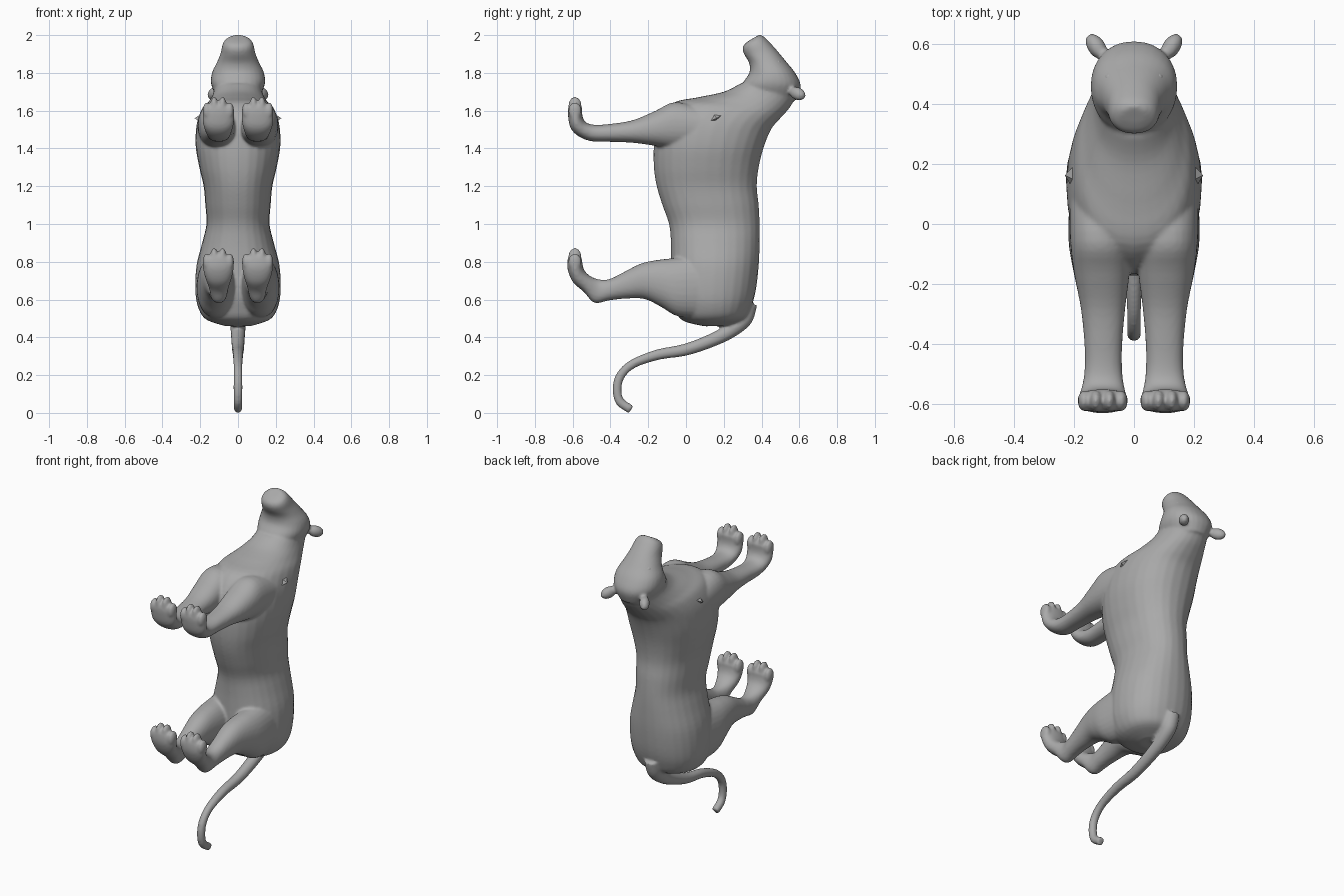
import bpy, bmesh, math
from mathutils import Matrix, Vector

if "Cube" in bpy.data.objects:
    bpy.data.objects.remove(bpy.data.objects["Cube"])

fur = bpy.data.materials.new("grey_fur")
fur.diffuse_color = (0.4, 0.4, 0.4, 1)
fur.use_nodes = True
fur.node_tree.nodes["Principled BSDF"].inputs["Base Color"].default_value = fur.diffuse_color


def catmull(a, b, c, d, t):
    return [0.5 * (2*q + (r-p)*t + (2*p-5*q+4*r-s)*t*t + (3*q-p-3*r+s)*t**3)
            for p, q, r, s in zip(a, b, c, d)]


def loft(bm, rings, side=1, power=2.2, n=28, steps=4):
    """Skin rounded rings, each (y1, z1, y2, z2, half width, centre x)."""
    last = len(rings) - 1
    fine = []
    for i in range(last):
        ctrl = [rings[max(0, min(last, i + k))] for k in (-1, 0, 1, 2)]
        fine += [catmull(*ctrl, s / steps) for s in range(steps)]
    fine.append(rings[-1])
    loops = []
    for y1, z1, y2, z2, w, x in fine:
        loop = []
        for k in range(n):
            a = 2 * math.pi * k / n
            c, s = math.cos(a), math.sin(a)
            u = math.copysign(abs(c) ** (2 / power), c)
            v = math.copysign(abs(s) ** (2 / power), s)
            loop.append(bm.verts.new((side * (x + w * u),
                                      (y1 + y2) / 2 + v * (y2 - y1) / 2,
                                      (z1 + z2) / 2 + v * (z2 - z1) / 2)))
        loops.append(loop)
    faces = [bm.faces.new(loops[0]), bm.faces.new(loops[-1])]
    for p, q in zip(loops, loops[1:]):
        for k in range(n):
            j = (k + 1) % n
            faces.append(bm.faces.new((p[k], p[j], q[j], q[k])))
    bmesh.ops.recalc_face_normals(bm, faces=faces)


def ball(bm, centre, radii, tilt=0, turn=0):
    m = (Matrix.Translation(centre) @ Matrix.Rotation(turn, 4, 'Z')
         @ Matrix.Rotation(tilt, 4, 'X') @ Matrix.Diagonal((*radii, 1)))
    bmesh.ops.create_uvsphere(bm, u_segments=20, v_segments=12, radius=1, matrix=m)


def finish(name, bm, smooth=True):
    me = bpy.data.meshes.new(name)
    bm.to_mesh(me)
    bm.free()
    me.materials.append(fur)
    for p in me.polygons:
        p.use_smooth = smooth
    ob = bpy.data.objects.new(name, me)
    bpy.context.collection.objects.link(ob)
    return ob


body = bmesh.new()

# torso and neck, rump to nape
loft(body, [r + (0,) for r in (
    (.10, .458, .22, .463, .07), (-.02, .49, .31, .50, .17), (-.06, .56, .345, .56, .212),
    (-.08, .65, .37, .65, .226), (-.08, .78, .385, .78, .22), (-.08, .90, .39, .90, .19),
    (-.09, 1.0, .39, 1.0, .167), (-.125, 1.1, .385, 1.1, .173), (-.155, 1.2, .375, 1.2, .182),
    (-.17, 1.3, .385, 1.3, .205), (-.17, 1.42, .41, 1.40, .224), (-.15, 1.54, .45, 1.50, .22),
    (-.07, 1.64, .50, 1.56, .195), (.06, 1.67, .545, 1.61, .16),
    (.20, 1.70, .575, 1.66, .135), (.29, 1.745, .59, 1.70, .125))])

# head and muzzle
loft(body, [r + (0,) for r in (
    (.28, 1.68, .585, 1.655, .11), (.30, 1.745, .608, 1.73, .142), (.335, 1.80, .578, 1.80, .138),
    (.335, 1.85, .53, 1.86, .112), (.31, 1.895, .485, 1.915, .092), (.30, 1.925, .445, 1.96, .084),
    (.308, 1.95, .415, 1.99, .07), (.335, 1.972, .39, 2.003, .04))])

# tail: a tapering tube along a centre line
path = [Vector(p) for p in ((.33, .58), (.31, .50), (.25, .445), (.15, .39), (0, .335), (-.15, .308),
                            (-.28, .26), (-.345, .20), (-.365, .13), (-.35, .06), (-.29, .018))]
tail = []
for i, p in enumerate(path):
    d = (path[min(i + 1, len(path) - 1)] - path[max(i - 1, 0)]).normalized()
    r = .048 - .024 * min(1, i / 6)
    nrm = Vector((-d.y, d.x)) * r
    tail.append((p.x - nrm.x, p.y - nrm.y, p.x + nrm.x, p.y + nrm.y, r, 0))
loft(body, tail, power=2)

front_leg = (
    (.08, 1.40, .08, 1.62, .10, .115), (-.06, 1.40, -.06, 1.645, .10, .112),
    (-.17, 1.415, -.16, 1.60, .092, .107), (-.28, 1.43, -.28, 1.55, .074, .103),
    (-.40, 1.435, -.40, 1.53, .063, .102), (-.50, 1.438, -.48, 1.525, .063, .102),
    (-.57, 1.465, -.525, 1.535, .072, .103), (-.612, 1.51, -.545, 1.56, .082, .104),
    (-.625, 1.58, -.55, 1.59, .084, .104), (-.622, 1.62, -.55, 1.615, .074, .104),
    (-.61, 1.635, -.565, 1.63, .04, .104))
hind_leg = (
    (.10, .50, .08, .84, .10, .115), (-.04, .51, -.06, .82, .10, .118),
    (-.13, .56, -.15, .81, .09, .115), (-.22, .603, -.24, .79, .076, .11),
    (-.32, .605, -.33, .745, .06, .108), (-.41, .595, -.40, .71, .051, .105),
    (-.485, .582, -.45, .705, .045, .102), (-.54, .64, -.50, .72, .056, .102),
    (-.597, .69, -.535, .75, .071, .103), (-.627, .76, -.548, .785, .082, .104),
    (-.625, .82, -.55, .81, .074, .104), (-.61, .84, -.565, .83, .04, .104))

for side in (1, -1):
    # legs with four toes each
    for leg, toe_z in ((front_leg, 1.628), (hind_leg, .828)):
        loft(body, leg, side)
        for dx, drop in ((-.062, .03), (-.022, 0), (.022, 0), (.062, .03)):
            ball(body, (side * (.104 + dx), -.588, toe_z - drop), (.021, .036, .046))
    # ears
    ball(body, (side * .125, .59, 1.69), (.03, .05, .034), -.35, -side * .6)

# fuse the limbs into one soft skin
skin = finish("body", body)
rm = skin.modifiers.new("fuse", 'REMESH')
rm.mode = 'VOXEL'
rm.voxel_size = .008
rm.use_smooth_shade = True
sm = skin.modifiers.new("soften", 'SMOOTH')
sm.factor = .5
sm.iterations = 6

for side, label in ((1, "left"), (-1, "right")):
    # eyes
    eye = bmesh.new()
    ball(eye, (side * .077, .487, 1.853), (.019, .015, .019), .8)
    finish("eye_" + label, eye)
    # shoulder spikes: flat four-sided points
    for size, (x, y, z), reach in (("large", (.19, .15, 1.56), .04), ("small", (.175, .24, 1.51), .03)):
        bm = bmesh.new()
        h = .055 if size == "large" else .03
        base = [bm.verts.new((side * (x + dx), y + dy * h, z + dz * h)) for dx, dy, dz in
                ((0, -1, -.5), (.005, -.1, .4), (0, 1, .45), (.005, .1, -.4))]
        tip = bm.verts.new((side * (x + reach), y + .012, z))
        bm.faces.new(base)
        for k in range(4):
            bm.faces.new((base[k], base[(k + 1) % 4], tip))
        bmesh.ops.recalc_face_normals(bm, faces=bm.faces)
        finish(f"shoulder_spike_{size}_{label}", bm, smooth=False)
